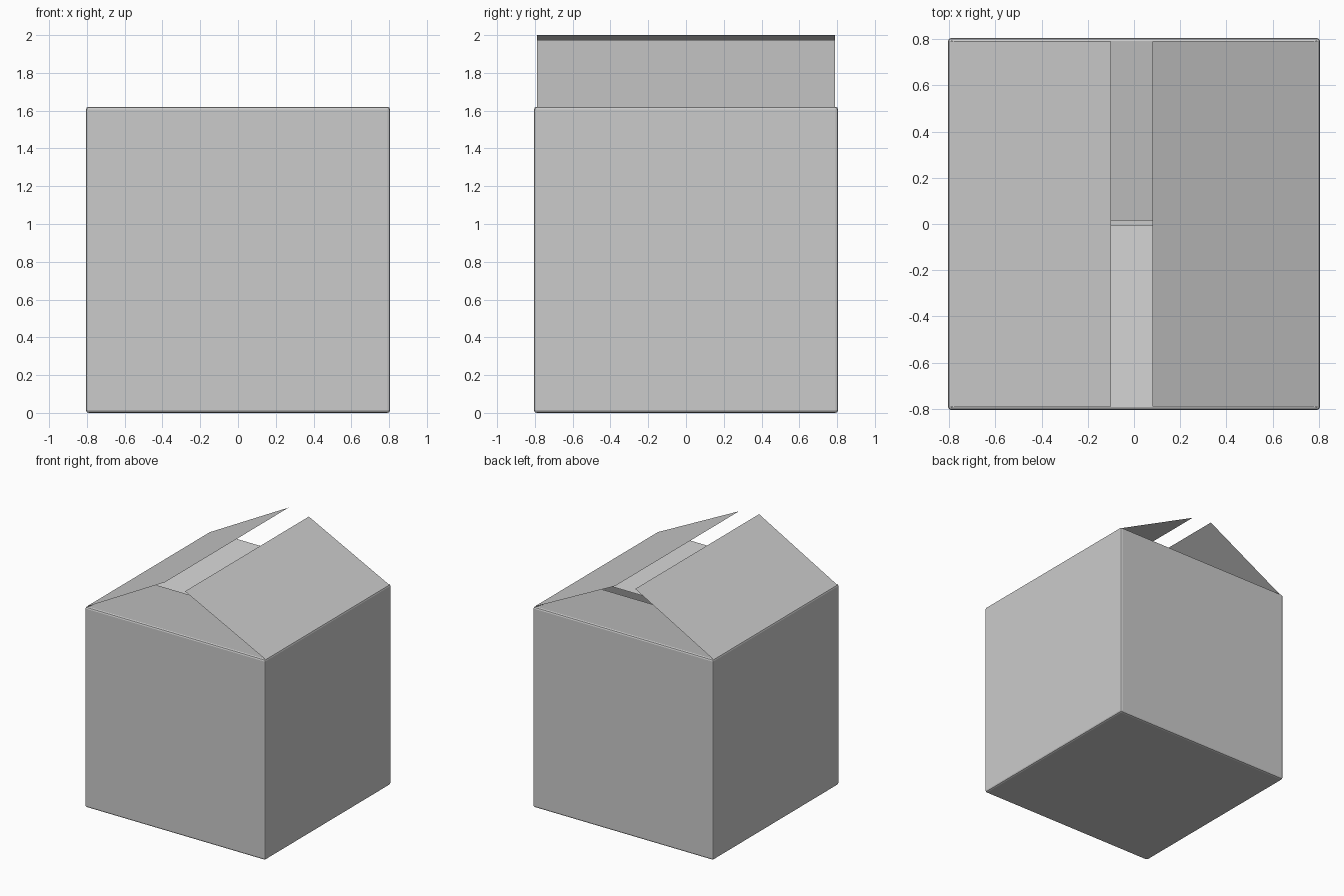
import bpy, bmesh

if "Cube" in bpy.data.objects:
    bpy.data.objects.remove(bpy.data.objects["Cube"])

HALF, HEIGHT, ROUND = 0.805, 1.62, 0.014
RIM = HALF - ROUND


def add_object(name, bm):
    mesh = bpy.data.meshes.new(name)
    bm.to_mesh(mesh)
    bm.free()
    obj = bpy.data.objects.new(name, mesh)
    bpy.context.collection.objects.link(obj)
    return obj


# Carton body: thin sheet cube with softened edges, open at the top
bm = bmesh.new()
bmesh.ops.create_cube(bm, size=1)
for v in bm.verts:
    v.co = (v.co.x * 2 * HALF, v.co.y * 2 * HALF, (v.co.z + 0.5) * HEIGHT)
bmesh.ops.bevel(bm, geom=bm.edges[:], offset=ROUND, segments=2, profile=0.5,
                affect='EDGES')
bm.normal_update()
lid = [f for f in bm.faces if f.normal.z > 0.99 and f.calc_area() > 1]
bmesh.ops.delete(bm, geom=lid, context='FACES')
add_object("carton_body", bm)


# Flap: thin sheet from a hinge on the rim to its free edge
def flap(name, axis, side, reach, tip_z, half_width):
    bm = bmesh.new()
    verts = []
    for along, z, w in ((side * RIM, HEIGHT, -1), (side * RIM, HEIGHT, 1),
                        (reach, tip_z, 1), (reach, tip_z, -1)):
        across = w * half_width
        co = (along, across, z) if axis == 'x' else (across, along, z)
        verts.append(bm.verts.new(co))
    face = bm.faces.new(verts)
    face.normal_update()
    if face.normal.z < 0:
        face.normal_flip()
    add_object(name, bm)


# Raised outer flaps
flap("left_flap", 'x', -1, -0.10, 2.00, 0.79)
flap("right_flap", 'x', 1, 0.08, 1.975, 0.79)
# Inner flaps sagging into the box
flap("front_flap", 'y', -1, -0.005, 1.51, 0.785)
flap("back_flap", 'y', 1, 0.015, 1.475, 0.785)
